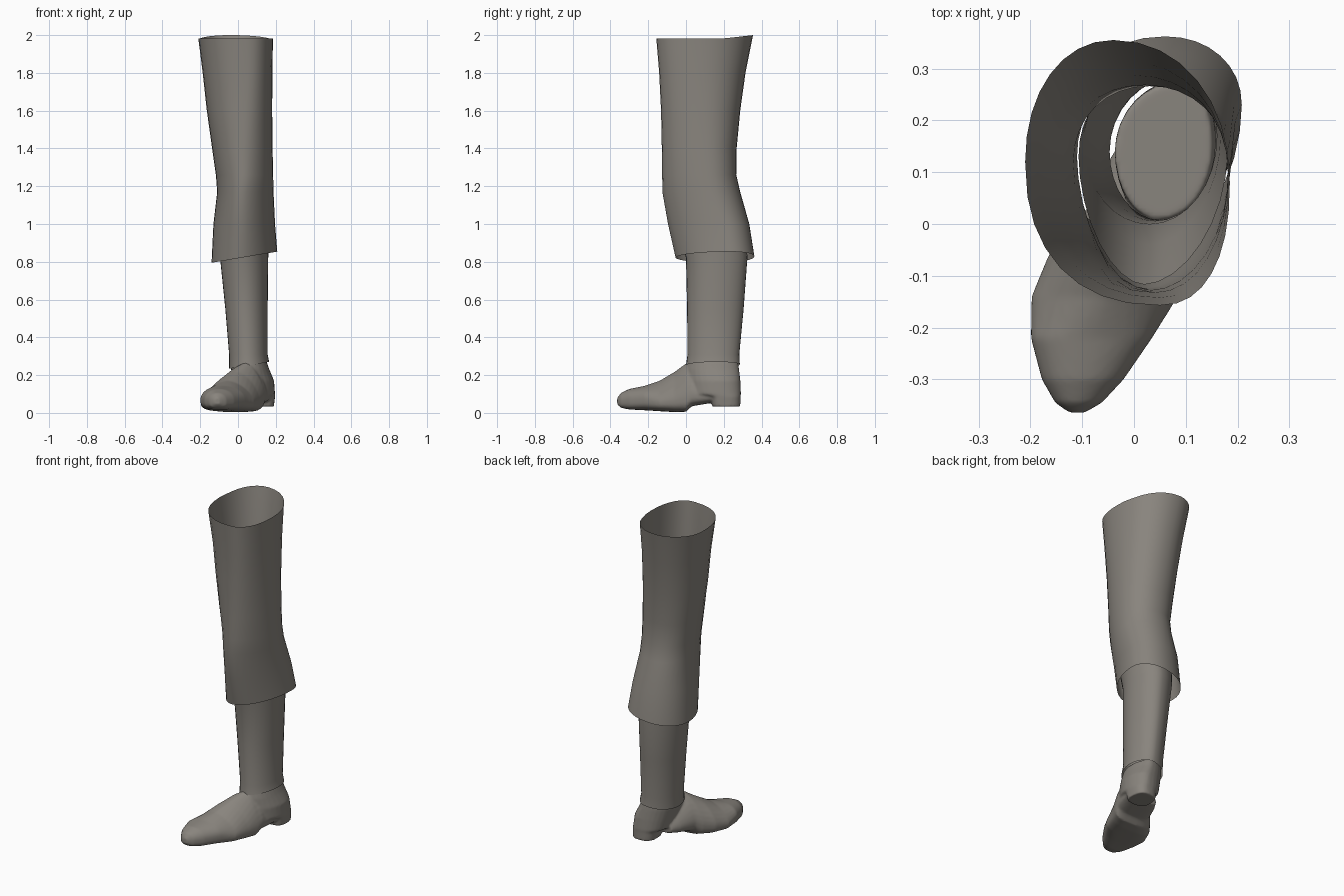
import bpy, bmesh, math

if "Cube" in bpy.data.objects:
    bpy.data.objects.remove(bpy.data.objects["Cube"])

cloth = bpy.data.materials.new("warm grey")
cloth.diffuse_color = (0.25, 0.232, 0.207, 1)
cloth.use_nodes = True
cloth.node_tree.nodes["Principled BSDF"].inputs["Base Color"].default_value = cloth.diffuse_color


def ring(left, right, low, high, n_low, n_high, steps=8):
    """Closed outline of four super-ellipse quarters through four extreme points."""
    pts = []
    quarters = [(right, high, n_high, 0), (left, high, n_high, 1),
                (left, low, n_low, 0), (right, low, n_low, 1)]
    for a, b, n, flip in quarters:
        for i in range(steps):
            t = i / steps * math.pi / 2
            if flip:
                t = math.pi / 2 - t
            c = max(0, math.cos(t)) ** (2 / n)
            s = max(0, math.sin(t)) ** (2 / n)
            pts.append((b[0] + (a[0] - b[0]) * c, a[1] + (b[1] - a[1]) * s))
    return pts


def loft(bm, rings, capped=False):
    loops = [[bm.verts.new(p) for p in r] for r in rings]
    for lo, hi in zip(loops, loops[1:]):
        for i in range(len(lo)):
            j = (i + 1) % len(lo)
            bm.faces.new((lo[i], lo[j], hi[j], hi[i]))
    if capped:
        bm.faces.new(loops[0])
        bm.faces.new(loops[-1])


def flat_rings(rows, tilt=lambda k, x, y: 0):
    """Horizontal rings from rows: z, left xy, right xy, front xy, back xy, n front, n back."""
    out = []
    for k, (z, l, r, f, b, nf, nb) in enumerate(rows):
        out.append([(x, y, z + tilt(k, x, y)) for x, y in ring(l, r, f, b, nf, nb)])
    return out


def make(name, bm):
    bmesh.ops.recalc_face_normals(bm, faces=bm.faces)
    me = bpy.data.meshes.new(name)
    bm.to_mesh(me)
    bm.free()
    me.materials.append(cloth)
    for p in me.polygons:
        p.use_smooth = True
    ob = bpy.data.objects.new(name, me)
    bpy.context.collection.objects.link(ob)
    return ob


# Trouser leg: open tube with slanted hem and raised back edge
trouser = [
    (0.822, (-.14, .17), (.208, .23), (.02, -.055), (.06, .362), 1.9, 2.1),
    (1.00, (-.13, .16), (.196, .20), (.02, -.095), (.05, .335), 1.8, 2.1),
    (1.17, (-.11, .13), (.188, .13), (.02, -.125), (.03, .287), 1.8, 2.1),
    (1.26, (-.117, .12), (.186, .12), (.03, -.126), (.03, .266), 1.9, 2.1),
    (1.40, (-.137, .12), (.183, .11), (.03, -.128), (.02, .268), 2.0, 2.1),
    (1.60, (-.165, .11), (.181, .10), (.04, -.132), (0, .287), 2.1, 2.1),
    (1.80, (-.187, .12), (.182, .09), (.05, -.142), (-.02, .315), 2.2, 2.1),
    (1.982, (-.21, .12), (.185, .08), (.05, -.157), (-.04, .355), 2.3, 2.1),
]


def trouser_tilt(k, x, y):
    if k == 0:
        return 0.17 * (x - 0.02)
    return 0.018 * max(0, (y - 0.2) / 0.155) if k == len(trouser) - 1 else 0


bm = bmesh.new()
loft(bm, flat_rings(trouser, trouser_tilt))
make("trouser_leg", bm)

# Stocking: narrower tube running from inside the knee to the ankle
stocking = [
    (0.252, (-.047, .14), (.165, .16), (.05, 0), (.09, .285), 2, 2),
    (0.31, (-.047, .14), (.157, .16), (.05, .008), (.08, .282), 2, 2),
    (0.55, (-.067, .14), (.157, .16), (.04, .006), (.07, .305), 2, 2),
    (0.82, (-.095, .15), (.16, .17), (.03, 0), (.06, .325), 2, 2),
    (0.95, (-.10, .14), (.167, .17), (.03, -.04), (.06, .32), 1.9, 2),
    (1.14, (-.107, .13), (.18, .13), (.02, -.117), (.03, .285), 1.8, 2.1),
]
bm = bmesh.new()
loft(bm, flat_rings(stocking, lambda k, x, y: 0.17 * (x - 0.06) if k == 0 else 0))
make("stocking", bm)

# Shoe: foot lofted from toe to arch, y, x left, x right, z bottom, z top, x of ridge
foot = [
    (-.364, -.125, -.095, .045, .08, -.11),
    (-.345, -.152, -.062, .027, .105, -.11),
    (-.30, -.178, -.02, .018, .127, -.10),
    (-.22, -.199, .035, .014, .143, -.085),
    (-.14, -.198, .085, .009, .170, -.055),
    (-.06, -.165, .115, .004, .218, -.01),
    (0, -.12, .14, .006, .262, .04),
    (.03, -.09, .15, .035, .262, .045),
    (.12, -.05, .17, .05, .20, .06),
    (.17, -.02, .18, .06, .16, .08),
]
bm = bmesh.new()
slices = []
for y, xl, xr, zb, zt, xt in foot:
    zm = zb + (zt - zb) * (0.45 if y < -.2 else 0.3)
    outline = ring((xl, zm), (xr, zm), (xt, zb), (xt, zt), 3.2, 2.1 if y < -.2 else 1.6)
    slices.append([(x, y, z) for x, z in outline])
loft(bm, slices, True)

# Shoe: heel block and ankle, fused with the foot
ankle = [
    (0.033, (.05, .21), (.19, .21), (.12, .14), (.13, .287), 3, 2.4),
    (0.085, (.04, .21), (.196, .20), (.11, .13), (.13, .289), 3, 2.4),
    (0.10, (0, .16), (.196, .19), (.08, .02), (.13, .291), 2, 2.2),
    (0.17, (-.02, .15), (.191, .18), (.05, 0), (.12, .288), 2, 2.1),
    (0.23, (-.037, .14), (.166, .16), (.05, 0), (.10, .281), 2, 2),
    (0.275, (-.037, .14), (.15, .15), (.05, .01), (.09, .275), 2, 2),
]
loft(bm, flat_rings(ankle), True)
shoe = make("shoe", bm)
fuse = shoe.modifiers.new("fuse", 'REMESH')
fuse.mode = 'VOXEL'
fuse.voxel_size = 0.007
fuse.use_smooth_shade = True
soften = shoe.modifiers.new("soften", 'SMOOTH')
soften.factor = 0.5
soften.iterations = 4
